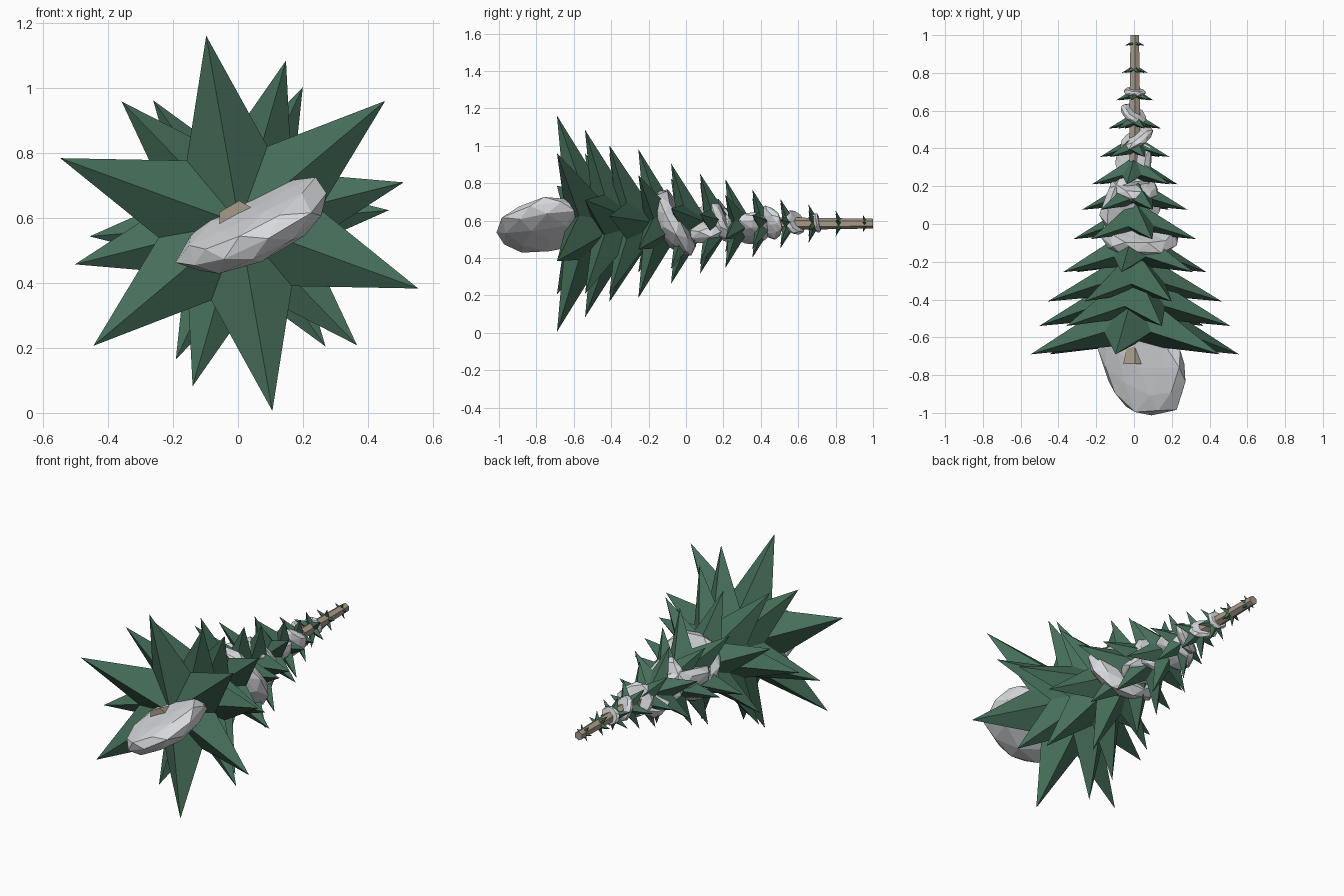
import bpy, math, random
import bmesh
from mathutils import Vector, Matrix

cube = bpy.data.objects.get("Cube")
if cube:
    bpy.data.objects.remove(cube)

random.seed(4)
AXIS_X, AXIS_Z = 0.004, 0.584


def material(name, rgb):
    m = bpy.data.materials.new(name)
    m.use_nodes = True
    m.diffuse_color = (*rgb, 1)
    m.node_tree.nodes["Principled BSDF"].inputs["Base Color"].default_value = (*rgb, 1)
    return m


GREEN = material("needle green", (0.061, 0.157, 0.1))
BARK = material("bark tan", (0.39, 0.33, 0.25))
SNOW = material("snow grey", (0.69, 0.7, 0.725))


def finish(name, bm, mat):
    bmesh.ops.recalc_face_normals(bm, faces=bm.faces[:])
    mesh = bpy.data.meshes.new(name)
    bm.to_mesh(mesh)
    bm.free()
    mesh.materials.append(mat)
    ob = bpy.data.objects.new(name, mesh)
    bpy.context.collection.objects.link(ob)
    return ob


def around(y, r, degrees):
    a = math.radians(degrees)
    return Vector((AXIS_X + r * math.cos(a), y, AXIS_Z + r * math.sin(a)))


def branch_tier(name, y, r, turn, points=6):
    """Folded star: drooping tips, raised valleys, high apex and shallow underside."""
    bm = bmesh.new()
    apex = bm.verts.new(around(y + 0.61 * r, 0, 0))
    under = bm.verts.new(around(y + 0.09 * r, 0, 0))
    step = 360 / points
    rim = []
    for i in range(points):
        rim.append(bm.verts.new(around(y, r, turn + i * step)))
        rim.append(bm.verts.new(around(y + 0.2 * r, 0.43 * r, turn + (i + 0.5) * step)))
    for a, b in zip(rim, rim[1:] + rim[:1]):
        bm.faces.new((a, b, apex))
        bm.faces.new((b, a, under))
    return finish(name, bm, GREEN)


def slab(name, centre, radii, normal):
    """Faceted lump with a flattened top; its thin direction follows the normal."""
    bm = bmesh.new()
    bmesh.ops.create_icosphere(bm, subdivisions=2, radius=1)
    for v in bm.verts:
        v.co *= random.uniform(0.9, 1.04)
        v.co.z = min(v.co.z, random.uniform(0.45, 0.6))
    turn = Vector(normal).to_track_quat('Z', 'Y').to_matrix().to_4x4()
    bm.transform(Matrix.Translation(centre) @ turn @ Matrix.Diagonal((*radii, 1)))
    return finish(name, bm, SNOW)


# Six-sided trunk with a flared foot
bm = bmesh.new()
rings = []
for y, r in ((-0.74, 0.07), (-0.62, 0.04), (0.7, 0.031), (1.0, 0.026)):
    rings.append([bm.verts.new(around(y, r, 30 + 60 * i)) for i in range(6)])
for low, high in zip(rings, rings[1:]):
    for i in range(6):
        j = (i + 1) % 6
        bm.faces.new((low[i], low[j], high[j], high[i]))
bm.faces.new(rings[0])
bm.faces.new(rings[-1])
finish("trunk", bm, BARK)

# Branch tiers: position along trunk, radius, turn
tiers = [(-0.69, 0.587, 40), (-0.54, 0.522, 14), (-0.41, 0.463, 5),
         (-0.255, 0.405, 40), (-0.08, 0.335, 14), (0.075, 0.285, 10),
         (0.21, 0.242, 40), (0.355, 0.19, 14), (0.505, 0.142, 8),
         (0.655, 0.105, 40), (0.8, 0.072, 14), (0.945, 0.052, 8)]
for n, tier in enumerate(tiers, 1):
    branch_tier(f"branch_tier_{n}", *tier)

# Large mound at the foot
slab("snow_mound", (0.05, -0.75, 0.575), (0.295, 0.26, 0.095), (-0.47, -0.2, 0.86))

# Lumps caught between the tiers: centre, size, facing
lumps = [((0.02, -0.06, 0.585), 0.22, (0.1, 0.89, 0.46)),
         ((-0.02, 0.09, 0.58), 0.185, (0.4, -0.2, 0.85)),
         ((0.0, 0.19, 0.6), 0.14, (0.15, 0.88, 0.4)),
         ((0.0, 0.34, 0.56), 0.128, (-0.6, 0.1, 0.75)),
         ((0.01, 0.45, 0.59), 0.103, (-0.5, 0.75, 0.3)),
         ((0.0, 0.58, 0.59), 0.083, (0.5, 0.65, 0.4)),
         ((0.005, 0.7, 0.59), 0.06, (0.05, 0.95, 0.2))]
for n, (centre, size, normal) in enumerate(lumps, 1):
    slab(f"snow_lump_{n}", centre, (size, size * 0.94, size * 0.43), normal)
